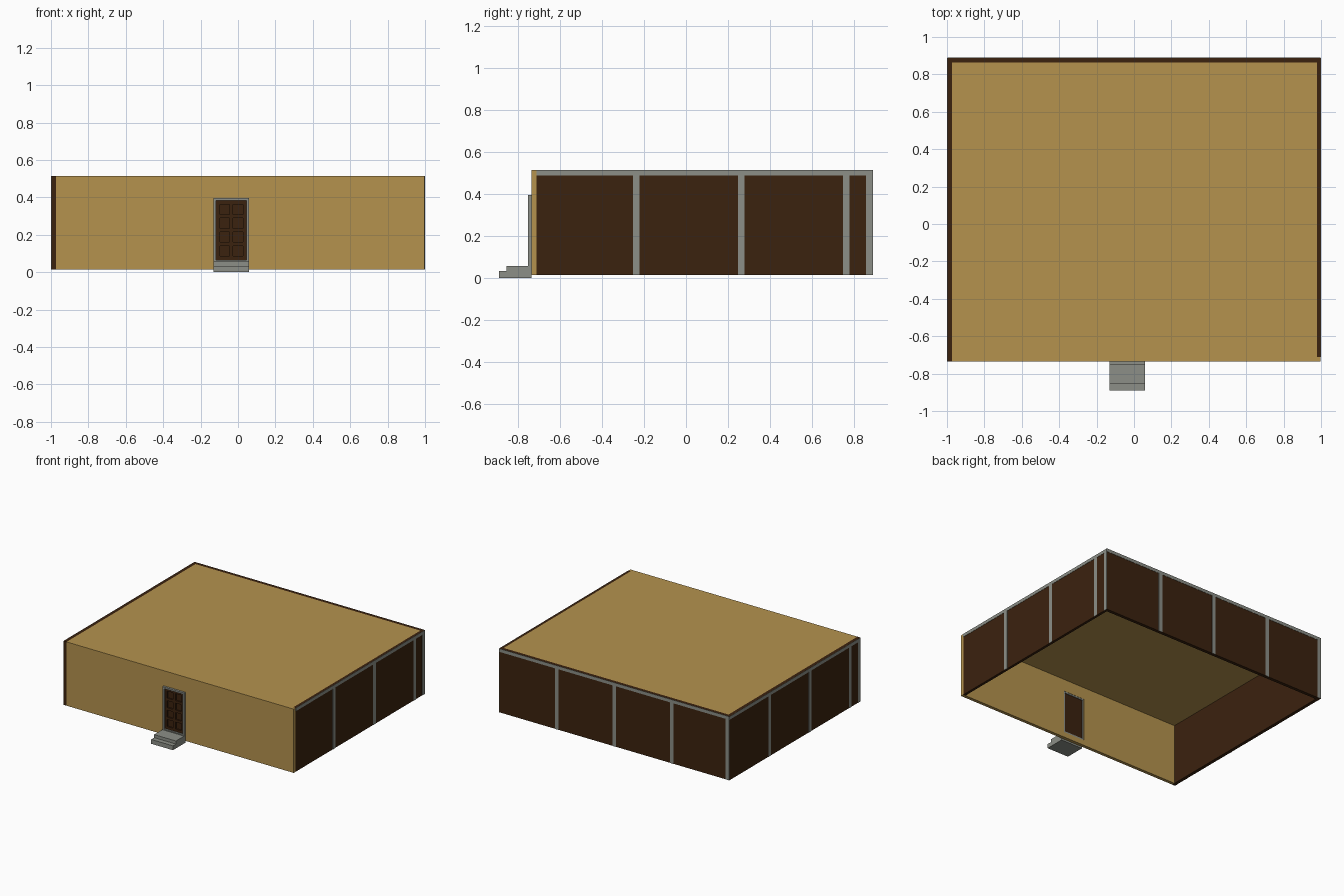
import bpy, bmesh

if "Cube" in bpy.data.objects:
    bpy.data.objects.remove(bpy.data.objects["Cube"])

def material(name, rgb):
    m = bpy.data.materials.new(name)
    m.diffuse_color = (*rgb, 1.0)
    m.use_nodes = True
    m.node_tree.nodes["Principled BSDF"].inputs["Base Color"].default_value = m.diffuse_color
    return m

GOLD = material("ochre_plaster", (0.462, 0.291, 0.076))
BROWN = material("dark_brown_wood", (0.044, 0.016, 0.0045))
GREY = material("grey_stone", (0.262, 0.275, 0.242))

def boxes(name, mat, *spans):
    """One object made of boxes, each given as (x0, x1, y0, y1, z0, z1)."""
    bm = bmesh.new()
    for x0, x1, y0, y1, z0, z1 in spans:
        vs = bmesh.ops.create_cube(bm, size=1)["verts"]
        for v in vs:
            v.co = (x1 if v.co.x > 0 else x0,
                    y1 if v.co.y > 0 else y0,
                    z1 if v.co.z > 0 else z0)
    me = bpy.data.meshes.new(name)
    bm.to_mesh(me)
    bm.free()
    me.materials.append(mat)
    ob = bpy.data.objects.new(name, me)
    bpy.context.collection.objects.link(ob)
    return ob

# Main dimensions
X, FRONT, BACK = 0.998, -0.735, 0.888
Z0, Z1, T = 0.014, 0.514, 0.025
PROUD, BAND, BAY = 0.002, 0.032, 0.499
INNER_F = FRONT + T

# Shell: three wooden walls, plaster front and flat roof, open underneath
boxes("left_wall", BROWN, (-X, -X + T, FRONT, BACK - T, Z0, Z1))
boxes("right_wall", BROWN, (X - 0.02, X, INNER_F, BACK - T, Z0, Z1))
boxes("back_wall", BROWN, (-X, X, BACK - T, BACK, Z0, Z1))
boxes("roof", GOLD, (-X + T, X - 0.02, INNER_F, BACK - T, Z1 - T, Z1))
front = boxes("front_wall", GOLD, (-X + T, X, FRONT, INNER_F, Z0, Z1))

# Doorway cut in the front wall
DX0, DX1, DZ0, DZ1, J = -0.13, 0.059, 0.053, 0.396, 0.013
cutter = boxes("doorway_cutter", GOLD, (DX0 + 0.002, DX1 - 0.002, -0.8, -0.6, DZ0 + 0.002, DZ1 - 0.002))
cutter.hide_render = True
cutter.hide_viewport = True
cut = front.modifiers.new("doorway", "BOOLEAN")
cut.operation, cut.solver, cut.object = "DIFFERENCE", "EXACT", cutter

# Thin grey posts and top rail on the three wooden walls
def trim(name, start, end, to_box):
    """Posts one bay apart from start, one at the end, and a rail along the top."""
    step = BAY if end > start else -BAY
    h = BAND / 2
    centres = [start + step * i for i in (1, 2, 3)]
    centres.append(end - h if step > 0 else end + h)
    spans = [to_box(c - h, c + h, Z0, Z1 - 0.025) for c in centres]
    spans.append(to_box(min(start, end), max(start, end), Z1 - 0.025, Z1))
    boxes(name, GREY, *spans)

trim("right_trim", FRONT, BACK, lambda a, b, z0, z1: (X, X + PROUD, max(a, INNER_F), b, z0, z1))
trim("left_trim", BACK, FRONT, lambda a, b, z0, z1: (-X - PROUD, -X, a, b, z0, z1))
trim("back_trim", X, -X, lambda a, b, z0, z1: (a, b, BACK, BACK + PROUD, z0, z1))

# Door frame
FY0, FY1 = -0.752, -0.712
boxes("door_frame", GREY,
      (DX0, DX0 + J, FY0, FY1, DZ0, DZ1),
      (DX1 - J, DX1, FY0, FY1, DZ0, DZ1),
      (DX0 + J, DX1 - J, FY0, FY1, DZ1 - J, DZ1),
      (DX0 + J, DX1 - J, FY0, FY1, DZ0, DZ0 + J))

# Panelled door: slab with raised stiles and rails
L, R, B, H = DX0 + J, DX1 - J, DZ0 + J, DZ1 - J
boxes("door_slab", BROWN, (L, R, -0.728, -0.718, B, H))
w = 0.02
stiles = [(x, x + w, -0.738, -0.728, B, H) for x in (L, (L + R - w) / 2, R - w)]
rails = []
for i in range(5):
    z = B + (H - B - w) * i / 4
    for s in (0, 1):
        rails.append((stiles[s][1], stiles[s + 1][0], -0.738, -0.728, z, z + w))
boxes("door_stiles_and_rails", BROWN, *stiles, *rails)

# Entrance steps
boxes("entrance_steps", GREY,
      (DX0, DX1, -0.89, FRONT, 0.0, 0.034),
      (DX0, DX1, -0.853, FRONT, 0.034, 0.058))
